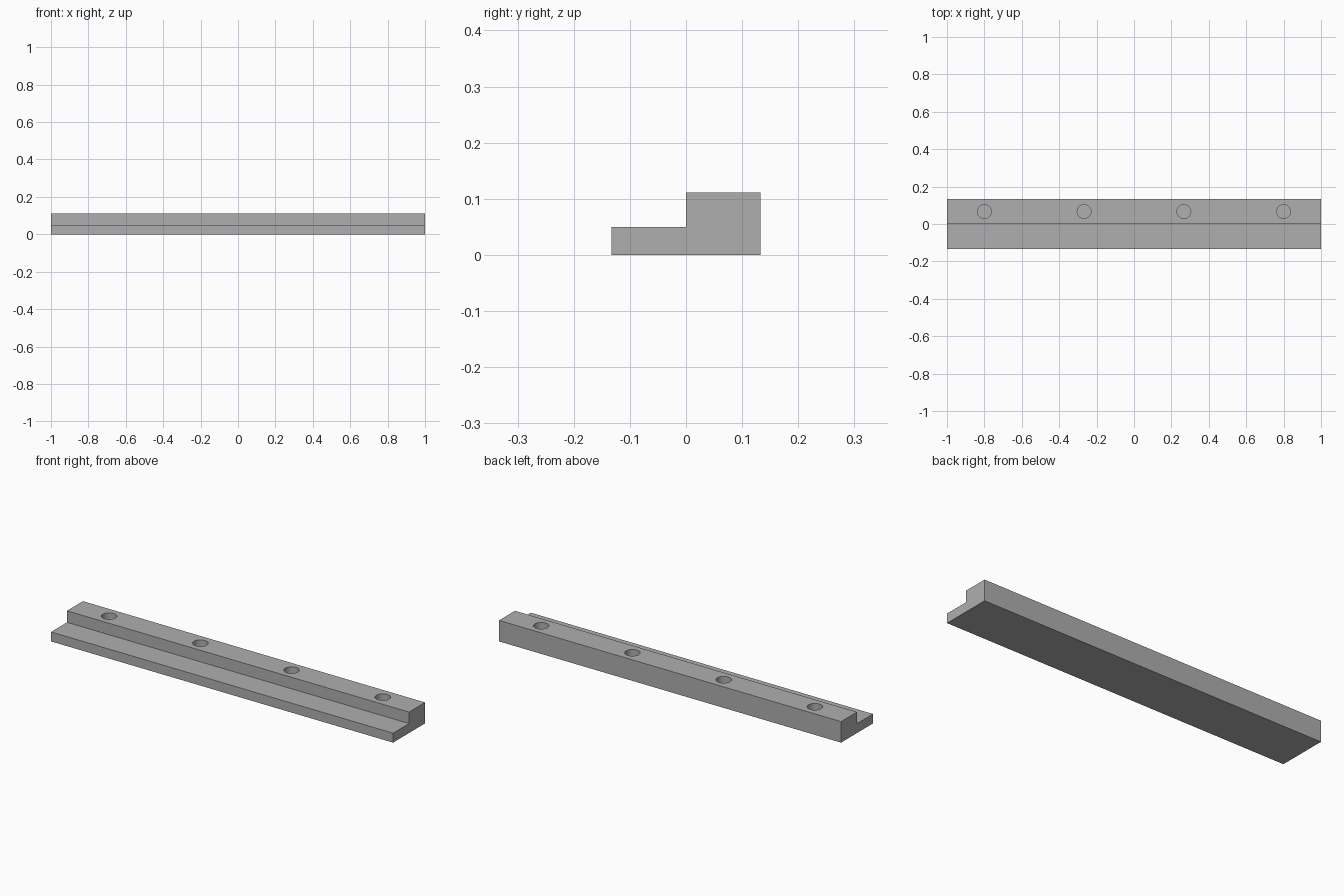
import bpy
import bmesh

cube = bpy.data.objects.get("Cube")
if cube:
    bpy.data.objects.remove(cube, do_unlink=True)

LENGTH = 2.0
HALF_WIDTH = 0.133
STEP_Z = 0.05
TOP_Z = 0.111
HOLE_RADIUS = 0.037
HOLE_DEPTH = 0.08

grey = bpy.data.materials.new("plain grey")
grey.use_nodes = True
colour = (0.43, 0.43, 0.43, 1)
grey.diffuse_color = colour
grey.node_tree.nodes["Principled BSDF"].inputs["Base Color"].default_value = colour


def object_from_bmesh(name, bm):
    bmesh.ops.recalc_face_normals(bm, faces=bm.faces)
    mesh = bpy.data.meshes.new(name)
    bm.to_mesh(mesh)
    bm.free()
    mesh.materials.append(grey)
    obj = bpy.data.objects.new(name, mesh)
    bpy.context.collection.objects.link(obj)
    return obj


# Stepped rail: an L-shaped profile extruded along its length
profile = [(-HALF_WIDTH, 0), (HALF_WIDTH, 0), (HALF_WIDTH, TOP_Z),
           (0, TOP_Z), (0, STEP_Z), (-HALF_WIDTH, STEP_Z)]
bm = bmesh.new()
end = bm.faces.new([bm.verts.new((-LENGTH / 2, y, z)) for y, z in profile])
extruded = bmesh.ops.extrude_face_region(bm, geom=[end], use_keep_orig=True)
moved = [v for v in extruded["geom"] if isinstance(v, bmesh.types.BMVert)]
bmesh.ops.translate(bm, verts=moved, vec=(LENGTH, 0, 0))
rail = object_from_bmesh("stepped_rail", bm)

# Cutter for the four evenly spaced blind holes in the raised half
bm = bmesh.new()
for i in range(4):
    made = bmesh.ops.create_cone(bm, cap_ends=True, segments=48,
                                 radius1=HOLE_RADIUS, radius2=HOLE_RADIUS,
                                 depth=2 * HOLE_DEPTH)
    x = -0.8 + i * 1.6 / 3
    bmesh.ops.translate(bm, verts=made["verts"], vec=(x, HALF_WIDTH / 2, TOP_Z))
cutter = object_from_bmesh("hole_cutter", bm)

cut = rail.modifiers.new("holes", "BOOLEAN")
cut.operation = "DIFFERENCE"
cut.solver = "EXACT"
cut.object = cutter

# Apply the cut, drop the cutter and smooth the hole walls
bpy.ops.object.select_all(action="DESELECT")
rail.select_set(True)
bpy.context.view_layer.objects.active = rail
bpy.ops.object.modifier_apply(modifier=cut.name)
bpy.data.objects.remove(cutter, do_unlink=True)
bpy.ops.object.shade_smooth_by_angle()
